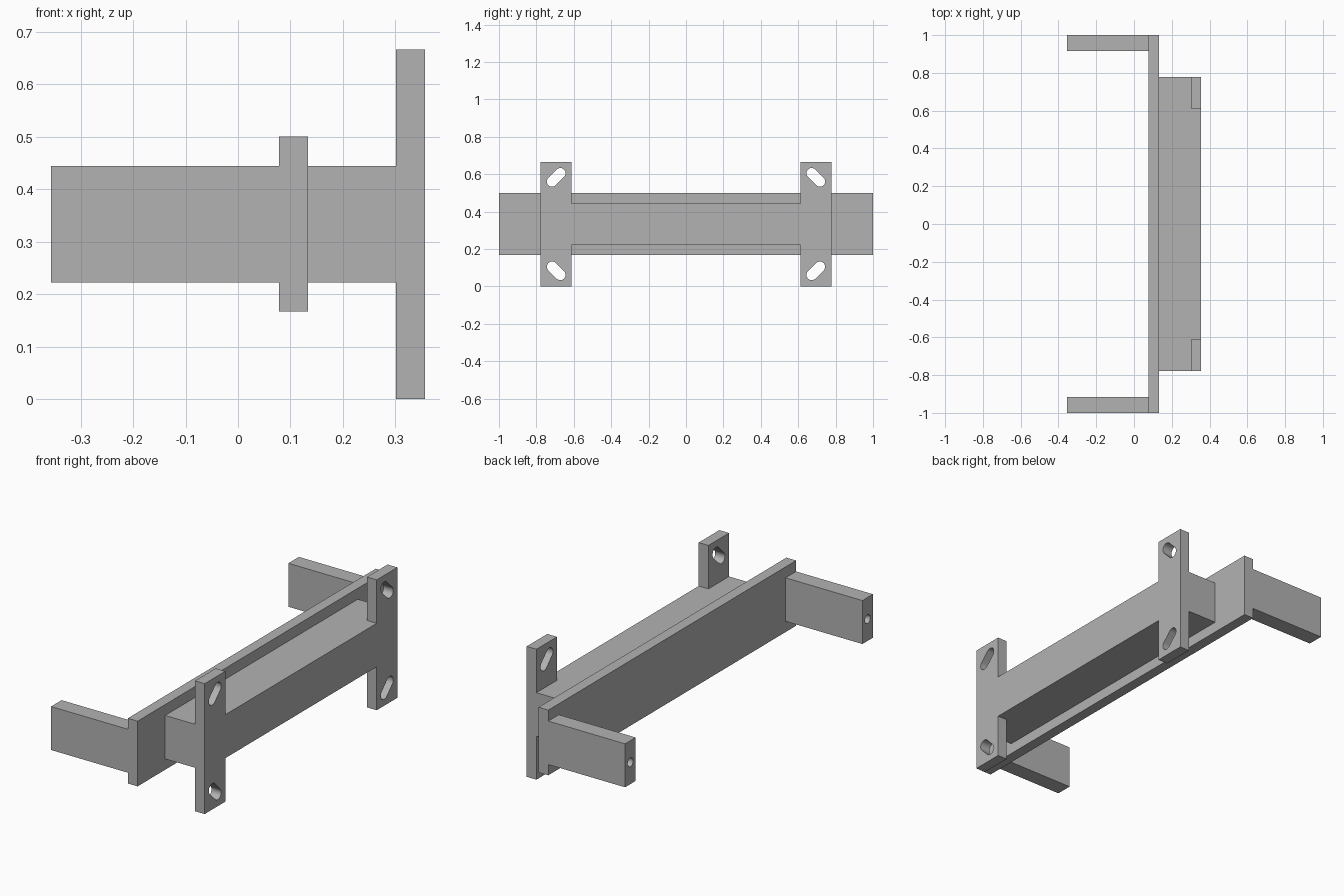
import bpy, bmesh
from math import pi, sin, cos, radians
from mathutils import Vector

cube = bpy.data.objects.get("Cube")
if cube:
    bpy.data.objects.remove(cube, do_unlink=True)

grey = bpy.data.materials.new("light_grey")
grey.use_nodes = True
colour = (0.45, 0.45, 0.45, 1)
grey.diffuse_color = colour
grey.node_tree.nodes["Principled BSDF"].inputs["Base Color"].default_value = colour


def prism(name, outline, x0, x1):
    """Extrude a (y, z) outline from x0 to x1."""
    bm = bmesh.new()
    face = bm.faces.new([bm.verts.new((x0, y, z)) for y, z in outline])
    moved = bmesh.ops.extrude_face_region(bm, geom=[face])["geom"]
    verts = [v for v in moved if isinstance(v, bmesh.types.BMVert)]
    bmesh.ops.translate(bm, verts=verts, vec=(x1 - x0, 0, 0))
    bmesh.ops.recalc_face_normals(bm, faces=bm.faces)
    mesh = bpy.data.meshes.new(name)
    bm.to_mesh(mesh)
    bm.free()
    mesh.materials.append(grey)
    obj = bpy.data.objects.new(name, mesh)
    bpy.context.collection.objects.link(obj)
    return obj


def box(name, x0, x1, y0, y1, z0, z1):
    return prism(name, [(y0, z0), (y1, z0), (y1, z1), (y0, z1)], x0, x1)


def slot(y, z, radius, half=0, angle=0, n=12):
    """Rounded slot outline; a circle when half is zero."""
    axis = Vector((cos(angle), sin(angle))) * half
    points = []
    for side in (1, -1):
        start = angle - side * pi / 2 if side > 0 else angle + pi / 2
        for i in range(n + (1 if half else 0)):
            a = start + pi * i / n
            points.append((y + side * axis.x + radius * cos(a),
                           z + side * axis.y + radius * sin(a)))
    return points


def combine(target, other, operation):
    other.hide_render = True
    mod = target.modifiers.new(operation.lower(), 'BOOLEAN')
    mod.operation, mod.object, mod.solver = operation, other, 'EXACT'
    bpy.context.view_layer.objects.active = target
    bpy.ops.object.modifier_apply(modifier=mod.name)
    bpy.data.objects.remove(other, do_unlink=True)


def smooth(obj):
    bpy.ops.object.select_all(action='DESELECT')
    obj.select_set(True)
    bpy.context.view_layer.objects.active = obj
    bpy.ops.object.shade_smooth_by_angle(angle=radians(30))


MID = 0.333          # height of the long axis
RAIL = 0.111         # half height of rail and arms
EAR_IN, EAR_OUT = 0.611, 0.777

# Front flange with four mounting ears, joined to the rail behind it
quarter = [(EAR_OUT, MID), (EAR_OUT, 2 * MID), (EAR_IN, 2 * MID), (EAR_IN, MID + RAIL)]
upper = quarter[1:] + [(-y, z) for y, z in reversed(quarter[1:])]
lower = [(y, 2 * MID - z) for y, z in reversed(upper)]
mount = prism("mounting_rail", upper + lower, 0.301, 0.356)
combine(mount, box("rail_body", 0.133, 0.33, -EAR_OUT, EAR_OUT,
                   MID - RAIL, MID + RAIL), 'UNION')

# Diagonal slots through the ears
for sy in (-1, 1):
    for sz in (-1, 1):
        outline = slot(sy * 0.694, MID + sz * 0.25, 0.028, 0.031, -sy * sz * pi / 4)
        combine(mount, prism("slot_cutter", outline, 0.25, 0.4), 'DIFFERENCE')
smooth(mount)

# Long back plate with an arm at each end
frame = box("back_plate_with_arms", 0.078, 0.133, -1, 1, 0.167, 0.5)
for sy in (-1, 1):
    y0, y1 = sorted((sy * 0.915, sy))
    combine(frame, box("arm", -0.356, 0.1, y0, y1, MID - RAIL, MID + RAIL), 'UNION')

# Screw holes in the arm ends
for sy in (-1, 1):
    hole = prism("hole_cutter", slot(sy * 0.957, MID, 0.022), -0.4, -0.13)
    combine(frame, hole, 'DIFFERENCE')
smooth(frame)
